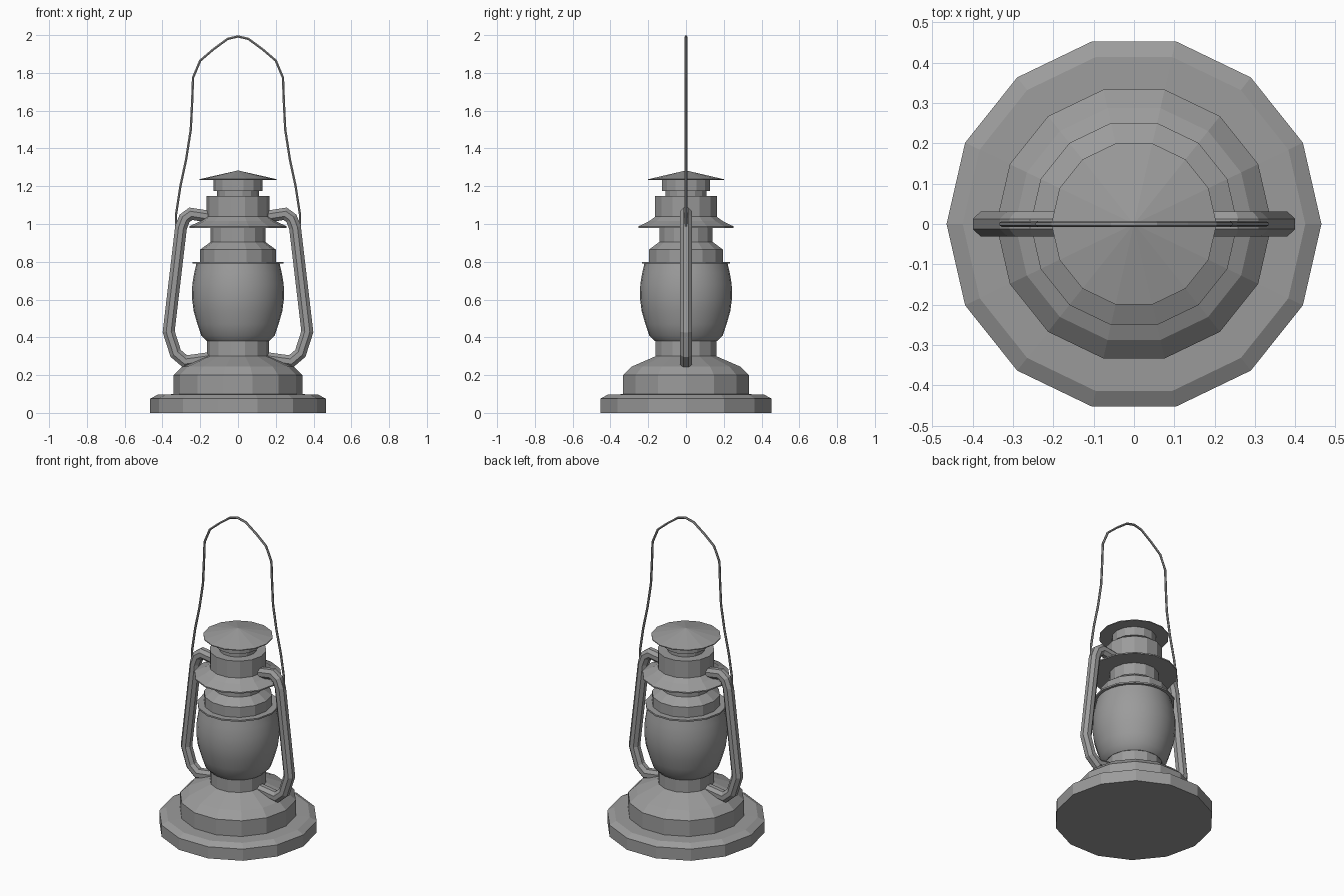
import bpy, bmesh, math
from mathutils import Vector

cube = bpy.data.objects.get("Cube")
if cube:
    bpy.data.objects.remove(cube, do_unlink=True)

SIDES = 14
metal = bpy.data.materials.new("lantern_grey")
grey = (0.33, 0.33, 0.33, 1)
metal.diffuse_color = grey
metal.use_nodes = True
metal.node_tree.nodes["Principled BSDF"].inputs["Base Color"].default_value = grey


def finish(name, bm, smooth=False):
    bmesh.ops.recalc_face_normals(bm, faces=bm.faces[:])
    mesh = bpy.data.meshes.new(name)
    bm.to_mesh(mesh)
    bm.free()
    mesh.materials.append(metal)
    for p in mesh.polygons:
        p.use_smooth = smooth
    obj = bpy.data.objects.new(name, mesh)
    bpy.context.collection.objects.link(obj)
    return obj


def skin(bm, rings):
    """Bridge successive vertex rings and cap both ends."""
    n = len(rings[0])
    for a, b in zip(rings, rings[1:]):
        for i in range(n):
            j = (i + 1) % n
            bm.faces.new((a[i], a[j], b[j], b[i]))
    bm.faces.new(rings[0])
    bm.faces.new(rings[-1])


def lathe(name, profile, sides=SIDES, smooth=False):
    bm = bmesh.new()
    rings = []
    for r, z in profile:
        angles = [math.tau * i / sides for i in range(sides)]
        rings.append([bm.verts.new((r * math.cos(a), r * math.sin(a), z)) for a in angles])
    skin(bm, rings)
    return finish(name, bm, smooth)


def tube(name, path, radius, sides):
    """Sweep a regular section along a path in the xz plane."""
    bm = bmesh.new()
    pts = [Vector((x, 0, z)) for x, z in path]
    side = Vector((0, 1, 0))
    rings = []
    for i, p in enumerate(pts):
        d_in = (p - pts[max(i - 1, 0)]).normalized()
        d_out = (pts[min(i + 1, len(pts) - 1)] - p).normalized()
        tangent = (d_in + d_out).normalized()
        across = side.cross(tangent)
        miter = 1 / max(0.6, tangent.dot(d_out if i == 0 else d_in))
        ring = []
        for k in range(sides):
            a = math.tau * (k + 0.5) / sides
            ring.append(bm.verts.new(p + across * radius * miter * math.cos(a)
                                     + side * radius * math.sin(a)))
        rings.append(ring)
    skin(bm, rings)
    return finish(name, bm)


# Foot and fuel tank
lathe("base", [(0.465, 0), (0.465, 0.075), (0.425, 0.097), (0.3, 0.1)])
lathe("fuel_tank", [(0.342, 0.09), (0.342, 0.2), (0.295, 0.245), (0.165, 0.3)])
lathe("burner_collar", [(0.165, 0.29), (0.165, 0.385)])

# Glass globe
globe = lathe("globe", [(0.165, 0.38), (0.195, 0.41), (0.215, 0.47), (0.235, 0.54),
                        (0.244, 0.61), (0.242, 0.68), (0.232, 0.74), (0.218, 0.8)],
              sides=28, smooth=True)
bpy.context.view_layer.objects.active = globe
globe.select_set(True)
bpy.ops.object.shade_smooth_by_angle(angle=math.radians(40))
globe.select_set(False)

# Upper housing
lathe("globe_plate", [(0.24, 0.79), (0.24, 0.8)])
lathe("globe_cap", [(0.2, 0.8), (0.2, 0.865), (0.145, 0.905)])
lathe("neck", [(0.145, 0.89), (0.145, 0.99)])
lathe("flange", [(0.257, 0.98), (0.257, 0.988), (0.2, 1.015), (0.165, 1.04)])
lathe("chimney", [(0.167, 1.03), (0.167, 1.147)])
lathe("chimney_neck", [(0.11, 1.14), (0.11, 1.18)])
lathe("vent_ring", [(0.13, 1.176), (0.13, 1.236)])
lathe("top_cap", [(0.205, 1.232), (0.205, 1.237), (0.002, 1.283)])

# Side air tubes
arm = [(0.13, 1.035), (0.19, 1.045), (0.25, 1.054), (0.283, 1.03), (0.302, 0.98),
       (0.367, 0.43), (0.33, 0.315), (0.28, 0.272), (0.15, 0.29)]
for label, s in (("left", 1), ("right", -1)):
    tube(label + "_air_tube", [(s * x, z) for x, z in arm], 0.034, 8)

# Wire carrying handle
half = [(0.327, 0.955), (0.328, 1.05), (0.305, 1.2), (0.275, 1.34), (0.25, 1.5),
        (0.243, 1.64), (0.238, 1.775), (0.2, 1.865), (0.13, 1.925), (0.055, 1.98)]
bail = half + [(0, 1.993)] + [(-x, z) for x, z in reversed(half)]
tube("wire_handle", bail, 0.007, 6)
